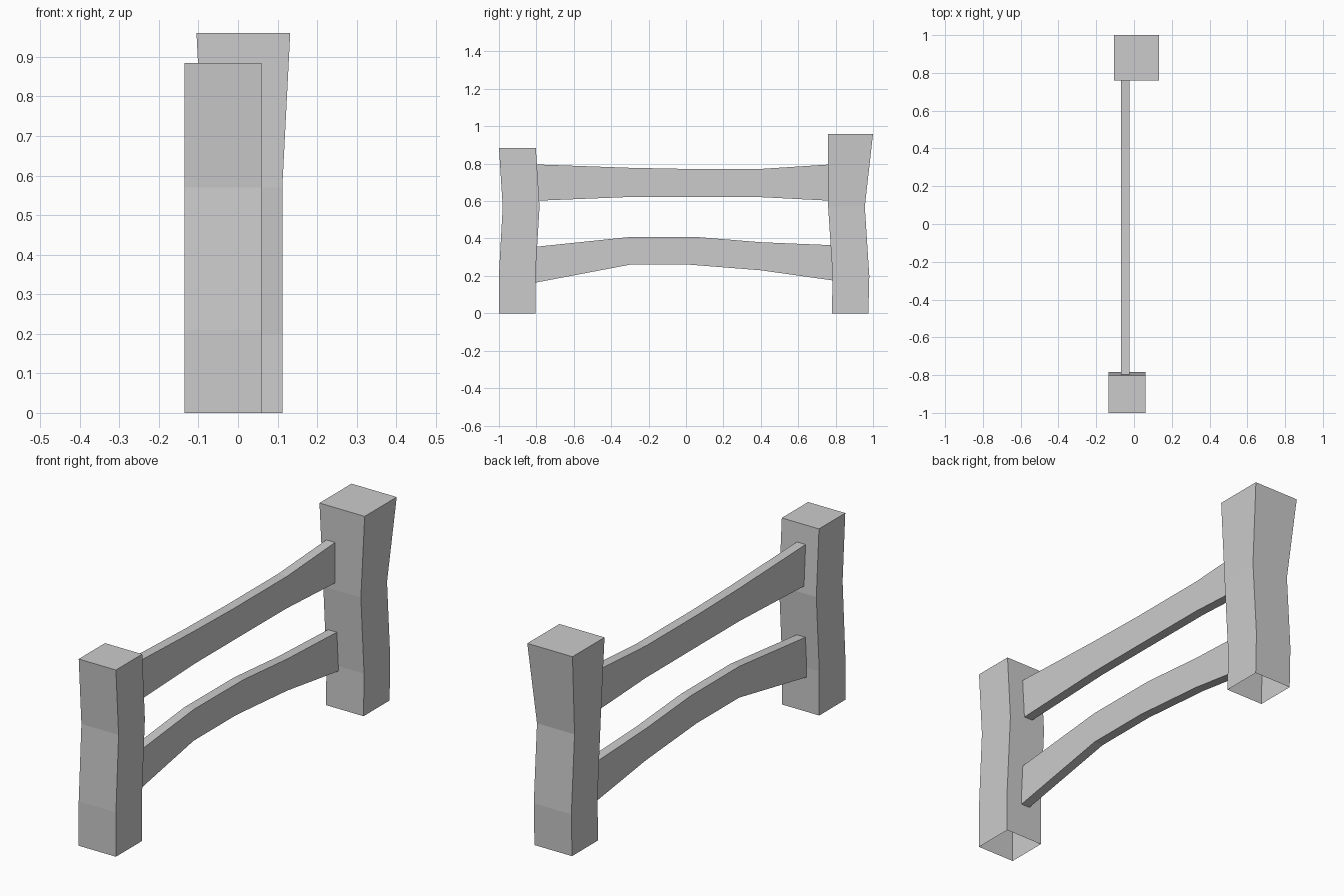
import bpy, bmesh

if "Cube" in bpy.data.objects:
    bpy.data.objects.remove(bpy.data.objects["Cube"])


def loft(name, rings, cap_start=False, cap_end=False):
    """Skin a list of four-corner rings into a flat-faced bar."""
    bm = bmesh.new()
    loops = [[bm.verts.new(p) for p in ring] for ring in rings]
    for a, b in zip(loops, loops[1:]):
        for i in range(4):
            j = (i + 1) % 4
            bm.faces.new((a[i], a[j], b[j], b[i]))
    if cap_start:
        bm.faces.new(loops[0][::-1])
    if cap_end:
        bm.faces.new(loops[-1])
    bmesh.ops.recalc_face_normals(bm, faces=bm.faces)
    mesh = bpy.data.meshes.new(name)
    bm.to_mesh(mesh)
    bm.free()
    obj = bpy.data.objects.new(name, mesh)
    bpy.context.collection.objects.link(obj)
    return obj


def post(name, sections):
    """Sections: (z, x min, x max, y min, y max); underside is open."""
    loft(name, [[(x0, y0, z), (x1, y0, z), (x1, y1, z), (x0, y1, z)]
                for z, x0, x1, y0, y1 in sections], cap_end=True)


def rail(name, sections, x0=-0.069, x1=-0.023):
    """Sections: (bottom y, bottom z, top y, top z)."""
    loft(name, [[(x0, yb, zb), (x1, yb, zb), (x1, yt, zt), (x0, yt, zt)]
                for yb, zb, yt, zt in sections])


# Slightly crooked posts
post("front_post", [
    (0.00, -0.135, 0.06, -1.00, -0.805),
    (0.21, -0.135, 0.06, -1.00, -0.805),
    (0.57, -0.135, 0.06, -0.98, -0.783),
    (0.885, -0.135, 0.06, -1.00, -0.803)])
post("back_post", [
    (0.00, -0.085, 0.112, 0.78, 0.975),
    (0.20, -0.085, 0.112, 0.784, 0.98),
    (0.57, -0.085, 0.112, 0.76, 0.956),
    (0.96, -0.105, 0.132, 0.76, 1.00)])

# Bent rails, ends tucked just into the posts
rail("upper_rail", [
    (-0.80, 0.602, -0.805, 0.796),
    (-0.30, 0.622, -0.30, 0.778),
    (0.00, 0.622, 0.00, 0.772),
    (0.40, 0.621, 0.40, 0.772),
    (0.775, 0.602, 0.775, 0.796)])
rail("lower_rail", [
    (-0.81, 0.163, -0.81, 0.355),
    (-0.30, 0.26, -0.30, 0.408),
    (0.02, 0.26, 0.07, 0.407),
    (0.40, 0.23, 0.40, 0.38),
    (0.79, 0.175, 0.785, 0.364)])
